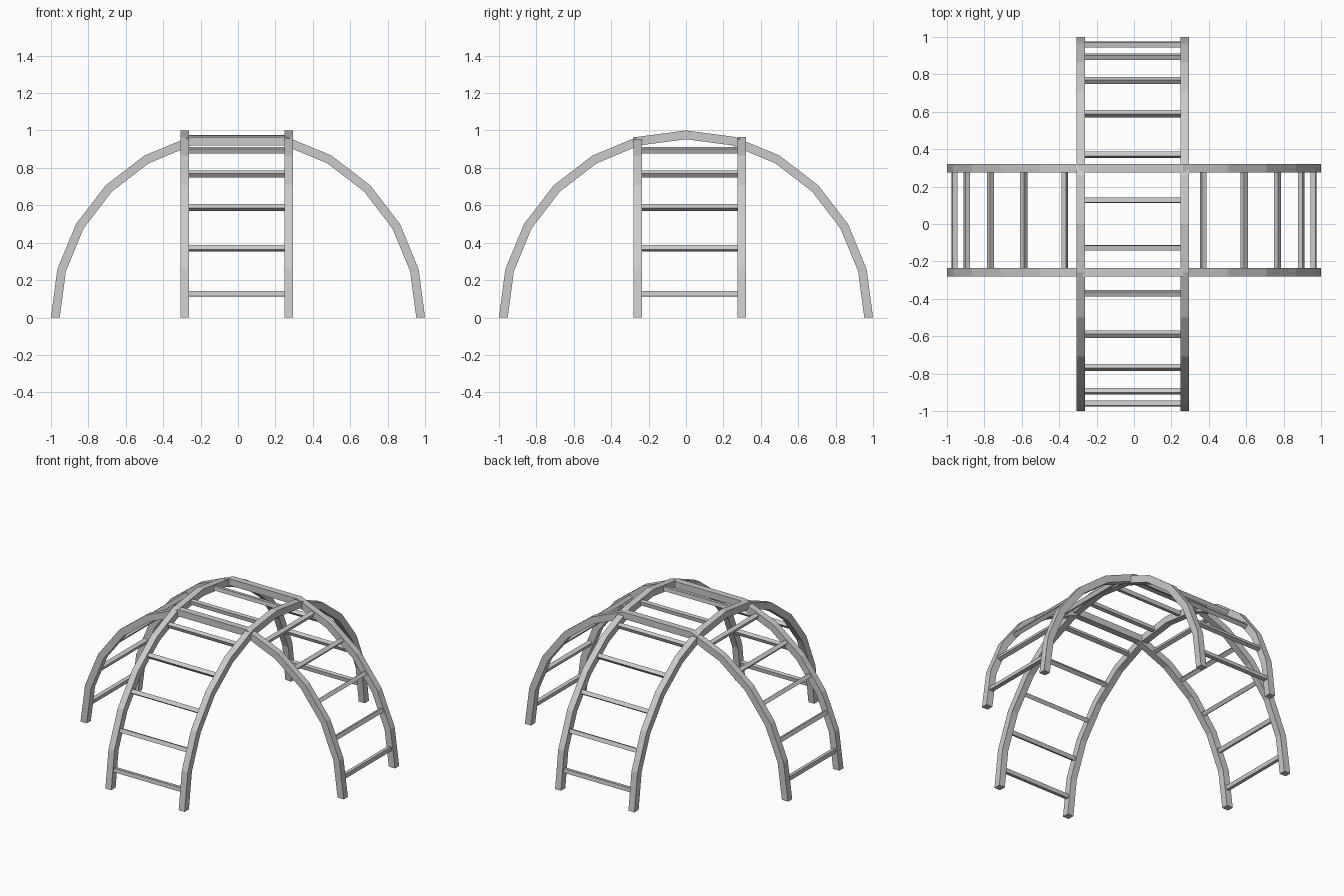
import bpy, bmesh
from math import sin, cos, radians
from mathutils import Vector

if "Cube" in bpy.data.objects:
    bpy.data.objects.remove(bpy.data.objects["Cube"])

R_OUT, R_IN, W = 1.0, 0.953, 0.045      # rail radii and width
RUNG, R_RUNG = 0.027, 0.968             # rung thickness and centre radius
X_RAILS = (-0.285, 0.272)               # x of the front-to-back arches
Y_RAILS = (-0.258, 0.298)               # y of the side-to-side arches


def loft(name, rings):
    """Closed four-sided tube through a list of rings."""
    bm = bmesh.new()
    vs = [[bm.verts.new(p) for p in ring] for ring in rings]
    for a, b in zip(vs, vs[1:]):
        for i in range(4):
            j = (i + 1) % 4
            bm.faces.new((a[i], a[j], b[j], b[i]))
    bm.faces.new(vs[0])
    bm.faces.new(vs[-1])
    bmesh.ops.recalc_face_normals(bm, faces=bm.faces)
    me = bpy.data.meshes.new(name)
    bm.to_mesh(me)
    bm.free()
    ob = bpy.data.objects.new(name, me)
    bpy.context.collection.objects.link(ob)


def place(along_y, u, z, side):
    """Point at u along the arch, height z, sideways offset side."""
    return Vector((side, u, z)) if along_y else Vector((u, side, z))


def arch_rail(name, along_y, side, angles):
    rings = []
    for a in angles:
        c, s = cos(radians(a)), sin(radians(a))
        rings.append([place(along_y, r * c, r * s, side + o)
                      for r, o in ((R_IN, -W/2), (R_OUT, -W/2), (R_OUT, W/2), (R_IN, W/2))])
    loft(name, rings)


def rung(name, along_y, sides, angle):
    c, s = cos(radians(angle)), sin(radians(angle))
    h = RUNG / 2
    corners = [(R_RUNG + dr, dt) for dr, dt in ((-h, -h), (h, -h), (h, h), (-h, h))]
    loft(name, [[place(along_y, r * c - t * s, r * s + t * c, e) for r, t in corners]
                for e in (sides[0] + W/2, sides[1] - W/2)])


steps = list(range(0, 181, 15))
flat_top = [a for a in steps if a != 90]   # side arches run level across the middle

# Curved rails
for i, x in enumerate(X_RAILS):
    arch_rail(f"front_back_rail_{i + 1}", True, x, steps)
for i, y in enumerate(Y_RAILS):
    arch_rail(f"side_rail_{i + 1}", False, y, flat_top)

# Climbing rungs, one per rail segment (none on the level middle of the side arches)
for i in range(12):
    angle = 7.5 + 15 * i
    rung(f"front_back_rung_{i + 1}", True, X_RAILS, angle)
    if i not in (5, 6):
        rung(f"side_rung_{i + 1}", False, Y_RAILS, angle)
